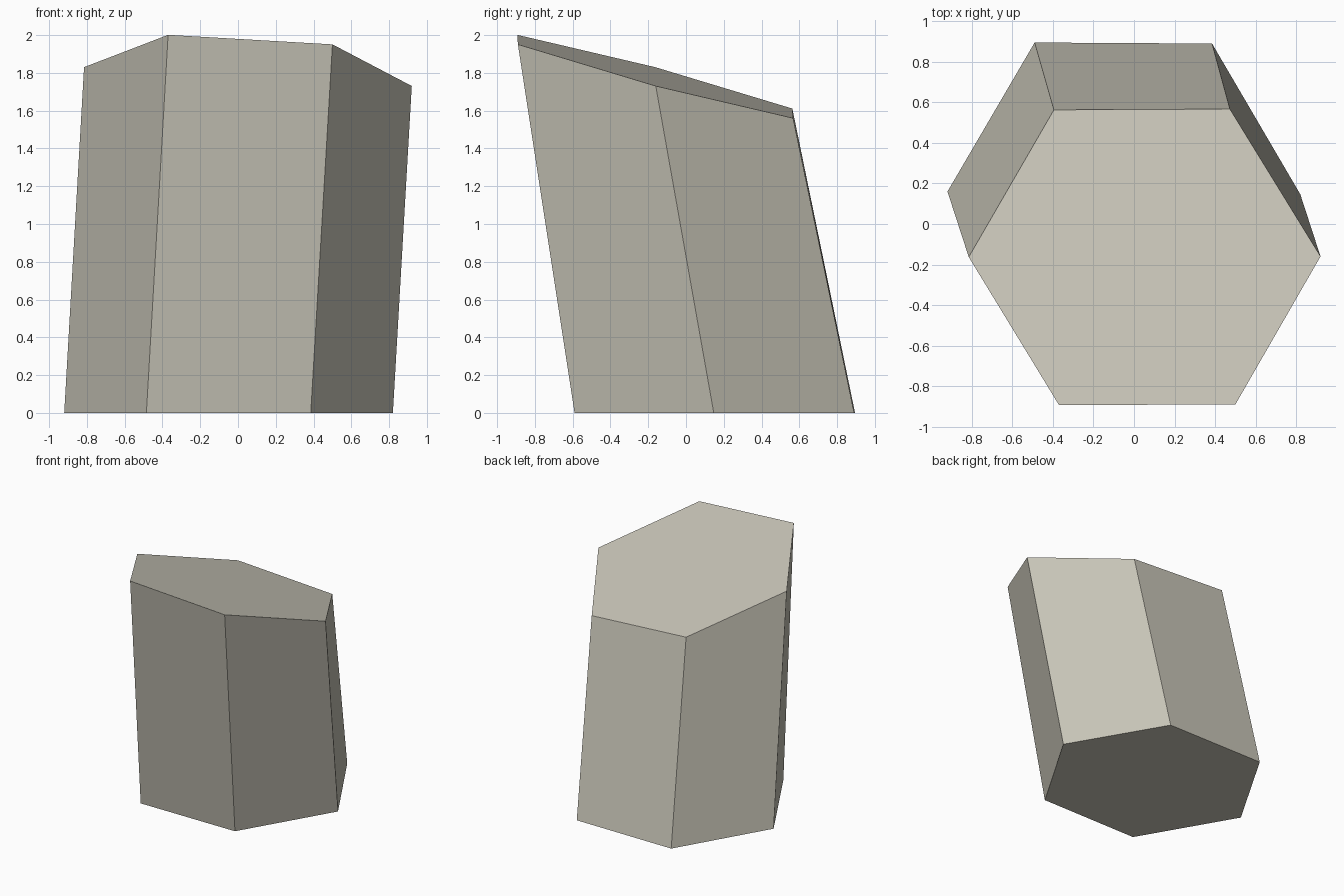
import bpy
import bmesh

cube = bpy.data.objects.get("Cube")
if cube:
    bpy.data.objects.remove(cube, do_unlink=True)

# Pale stone colour
stone = bpy.data.materials.new("pale_stone")
stone.use_nodes = True
colour = (0.58, 0.56, 0.48, 1)
stone.diffuse_color = colour
stone.node_tree.nodes["Principled BSDF"].inputs["Base Color"].default_value = colour

# Matching corners of the level foot and the sloping top, anticlockwise
foot = [(-0.485, -0.59), (0.385, -0.59), (0.82, 0.147),
        (0.385, 0.89), (-0.49, 0.895), (-0.92, 0.16)]
top = [(-0.37, -0.893), (0.5, -0.89), (0.92, -0.16),
       (0.473, 0.567), (-0.395, 0.563), (-0.815, -0.163)]


def top_height(x, y):
    return 1.74 - 0.057 * x - 0.269 * y


# Leaning six-sided column
bm = bmesh.new()
low = [bm.verts.new((x, y, 0)) for x, y in foot]
high = [bm.verts.new((x, y, top_height(x, y))) for x, y in top]
bm.faces.new(low[::-1])
bm.faces.new(high)
for i in range(len(low)):
    j = (i + 1) % len(low)
    bm.faces.new((low[i], low[j], high[j], high[i]))
bmesh.ops.recalc_face_normals(bm, faces=bm.faces[:])

mesh = bpy.data.meshes.new("stone_column")
bm.to_mesh(mesh)
bm.free()
mesh.materials.append(stone)
column = bpy.data.objects.new("stone_column", mesh)
bpy.context.collection.objects.link(column)
